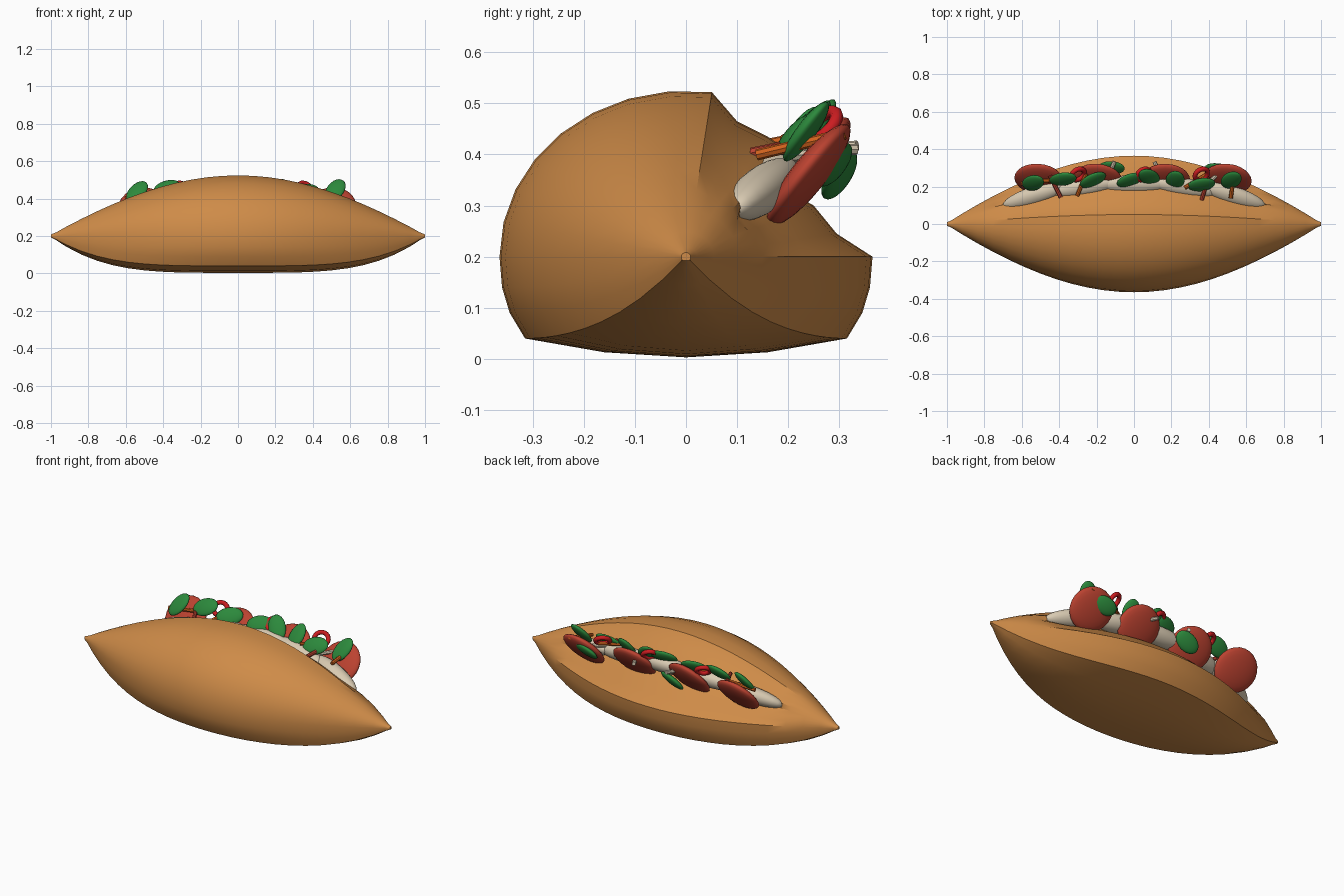
import bpy, bmesh, math, random
from mathutils import Matrix, Vector

random.seed(4)
cube = bpy.data.objects.get("Cube")
if cube:
    bpy.data.objects.remove(cube)


def material(name, r, g, b):
    m = bpy.data.materials.new(name)
    m.use_nodes = True
    m.diffuse_color = (r, g, b, 1)
    m.node_tree.nodes["Principled BSDF"].inputs["Base Color"].default_value = (r, g, b, 1)
    return m


CRUST = material("golden crust", 0.62, 0.26, 0.065)
CREAM = material("cream", 0.70, 0.60, 0.45)
TOMATO = material("tomato red", 0.50, 0.055, 0.03)
GREEN = material("leaf green", 0.025, 0.25, 0.045)
CHILI = material("chili red", 0.60, 0.012, 0.015)
CARROT = material("carrot orange", 0.62, 0.12, 0.012)


def finish(name, bm, mat, angle=40):
    bmesh.ops.recalc_face_normals(bm, faces=bm.faces)
    mesh = bpy.data.meshes.new(name)
    bm.to_mesh(mesh)
    bm.free()
    mesh.materials.append(mat)
    obj = bpy.data.objects.new(name, mesh)
    bpy.context.collection.objects.link(obj)
    bpy.ops.object.select_all(action='DESELECT')
    bpy.context.view_layer.objects.active = obj
    obj.select_set(True)
    bpy.ops.object.shade_smooth_by_angle(angle=math.radians(angle))
    return obj


def frame(loc, normal, along):
    """Matrix with local z on the normal and local x close to along."""
    z = Vector(normal).normalized()
    x = Vector(along)
    x = (x - z * x.dot(z)).normalized()
    rot = Matrix((x, z.cross(x), z)).transposed().to_4x4()
    return Matrix.Translation(loc) @ rot


def ellipsoid(name, mat, loc, radii, normal, along):
    bm = bmesh.new()
    m = frame(loc, normal, along) @ Matrix.Diagonal((*radii, 1))
    bmesh.ops.create_uvsphere(bm, u_segments=24, v_segments=12, radius=1, matrix=m)
    return finish(name, bm, mat, 60)


def stick(name, mat, loc, along, length, radius=0.011):
    bm = bmesh.new()
    rot = Vector(along).to_track_quat('Z', 'Y').to_matrix().to_4x4()
    bmesh.ops.create_cone(bm, cap_ends=True, segments=8, radius1=radius, radius2=radius,
                          depth=length, matrix=Matrix.Translation(loc) @ rot)
    return finish(name, bm, mat)


def ring(name, mat, loc, normal, major, minor):
    bm = bmesh.new()
    m = frame(loc, normal, (1, 0, 0))
    rows = []
    for i in range(20):
        a = math.tau * i / 20
        rows.append([])
        for j in range(8):
            b = math.tau * j / 8
            r = major + minor * math.cos(b)
            p = Vector((r * math.cos(a), r * math.sin(a), minor * math.sin(b)))
            rows[-1].append(bm.verts.new(m @ p))
    for i in range(20):
        n = rows[(i + 1) % 20]
        for j in range(8):
            k = (j + 1) % 8
            bm.faces.new((rows[i][j], rows[i][k], n[k], n[j]))
    return finish(name, bm, mat, 80)


def taper(x):
    return max(math.cos(math.pi / 2 * abs(x)), 0.0) ** 0.93


# Bread: a split cross-section that closes toward both pointed ends
def arc(deg):
    a = math.radians(deg)
    return (0.365 * math.cos(a), 0.325 * math.sin(a))


dome = [arc(d) for d in (180, 168, 156, 144, 132, 120, 108, 95, 82)]
split = [(0.10, 0.265), (0.16, 0.235), (0.205, 0.205), (0.18, 0.14),
         (0.25, 0.10), (0.295, 0.045), (0.365, 0.0)]
closed = [arc(d) for d in (72, 62, 50, 38, 26, 13, 0)]
base = [(0.360, -0.06), (0.345, -0.11), (0.315, -0.16), (0.16, -0.187), (0, -0.197)]
base += [(-y, z) for y, z in reversed(base[:-1])]

stations = [i / 12 for i in range(-11, 12)]
stations = [-0.997, -0.97] + stations + [0.97, 0.997]
bm = bmesh.new()
loops = []
for x in stations:
    t = min(max((0.88 - abs(x)) / 0.3, 0), 1)
    t = t * t * (3 - 2 * t)
    side = [(c[0] + (s[0] - c[0]) * t, c[1] + (s[1] - c[1]) * t)
            for s, c in zip(split, closed)]
    w = max(taper(x), 0.025)
    drop = max(1 - abs(x) ** 3.9, 0.04)
    loops.append([bm.verts.new((x * 1.003, y * w, 0.2 + z * (w if z >= 0 else drop)))
                  for y, z in dome + side + base])
for a, b in zip(loops, loops[1:]):
    for i in range(len(a)):
        j = (i + 1) % len(a)
        bm.faces.new((a[i], a[j], b[j], b[i]))
bm.faces.new(loops[0])
bm.faces.new(loops[-1])
finish("bread_loaf", bm, CRUST, 32)

# Cream spread lying along the split
for i, x in enumerate((-0.53, -0.27, 0, 0.27, 0.53)):
    w = taper(x)
    ellipsoid(f"cream_spread_{i + 1}", CREAM, (x, 0.015 + 0.195 * w, 0.20 + 0.19 * w),
              (0.185, 0.055, 0.045), (0, -0.6, 0.8), (1, -0.35 * x / 0.53, -0.2 * x / 0.53))

# Tomato slices leaning back in the split
for i, x in enumerate((-0.51, -0.19, 0.17, 0.50)):
    z = 0.375 - 0.06 * x * x
    ellipsoid(f"tomato_slice_{i + 1}", TOMATO, (x, 0.24, z), (0.13, 0.125, 0.032),
              (random.uniform(-0.15, 0.15), -0.78, 0.62), (1, 0, 0))

# Green leaves: position, direction of the long side
leaves = [((-0.54, 0.22, 0.435), (0.4, 0.2, 0.6)), ((-0.38, 0.24, 0.455), (1, 0, 0.5)),
          ((-0.22, 0.235, 0.445), (0.7, 0.6, 0)), ((-0.02, 0.235, 0.45), (0.9, 0.5, 0)),
          ((0.08, 0.25, 0.45), (0.4, -0.8, 0)), ((0.22, 0.235, 0.445), (0.2, 0.8, 0.3)),
          ((0.36, 0.21, 0.435), (0.8, 0.4, 0)), ((0.52, 0.235, 0.445), (0, -0.58, 0.8)),
          ((0.45, 0.29, 0.38), (0.9, -0.3, 0.4)), ((-0.12, 0.30, 0.36), (0.9, 0, 0.5))]
for i, (loc, along) in enumerate(leaves):
    normal = (random.uniform(-0.3, 0.3), -0.75, 0.6)
    ellipsoid(f"green_leaf_{i + 1}", GREEN, loc, (0.076, 0.05, 0.018), normal, along)

# Chili rings
for i, x in enumerate((-0.30, 0.05, 0.36)):
    ring(f"chili_ring_{i + 1}", CHILI, (x, 0.265, 0.455), (0.4, -0.6, 0.65), 0.038, 0.013)

# Carrot, radish and meat strips
strips = [("carrot_strip", CARROT, (0.53, 0.225, 0.42), (0.15, 1, 0.24), 0.18),
          ("carrot_strip", CARROT, (-0.52, 0.225, 0.41), (1, 0.1, 0.1), 0.17),
          ("carrot_strip", CARROT, (-0.28, 0.21, 0.43), (0.4, 1, 0.2), 0.13),
          ("carrot_strip", CARROT, (0.33, 0.23, 0.43), (0.8, 0.5, 0), 0.14),
          ("radish_strip", CREAM, (-0.13, 0.27, 0.41), (0.4, 1, 0.1), 0.14),
          ("radish_strip", CREAM, (0.14, 0.27, 0.41), (-0.5, 1, 0), 0.14),
          ("radish_strip", CREAM, (0.42, 0.24, 0.40), (0.7, 0.7, 0.1), 0.16),
          ("meat_strip", TOMATO, (0.38, 0.19, 0.415), (0.3, 1, 0.2), 0.13),
          ("meat_strip", TOMATO, (-0.42, 0.20, 0.42), (-0.5, 1, 0.1), 0.13)]
for i, (name, mat, loc, along, length) in enumerate(strips):
    stick(f"{name}_{i + 1}", mat, loc, along, length)
